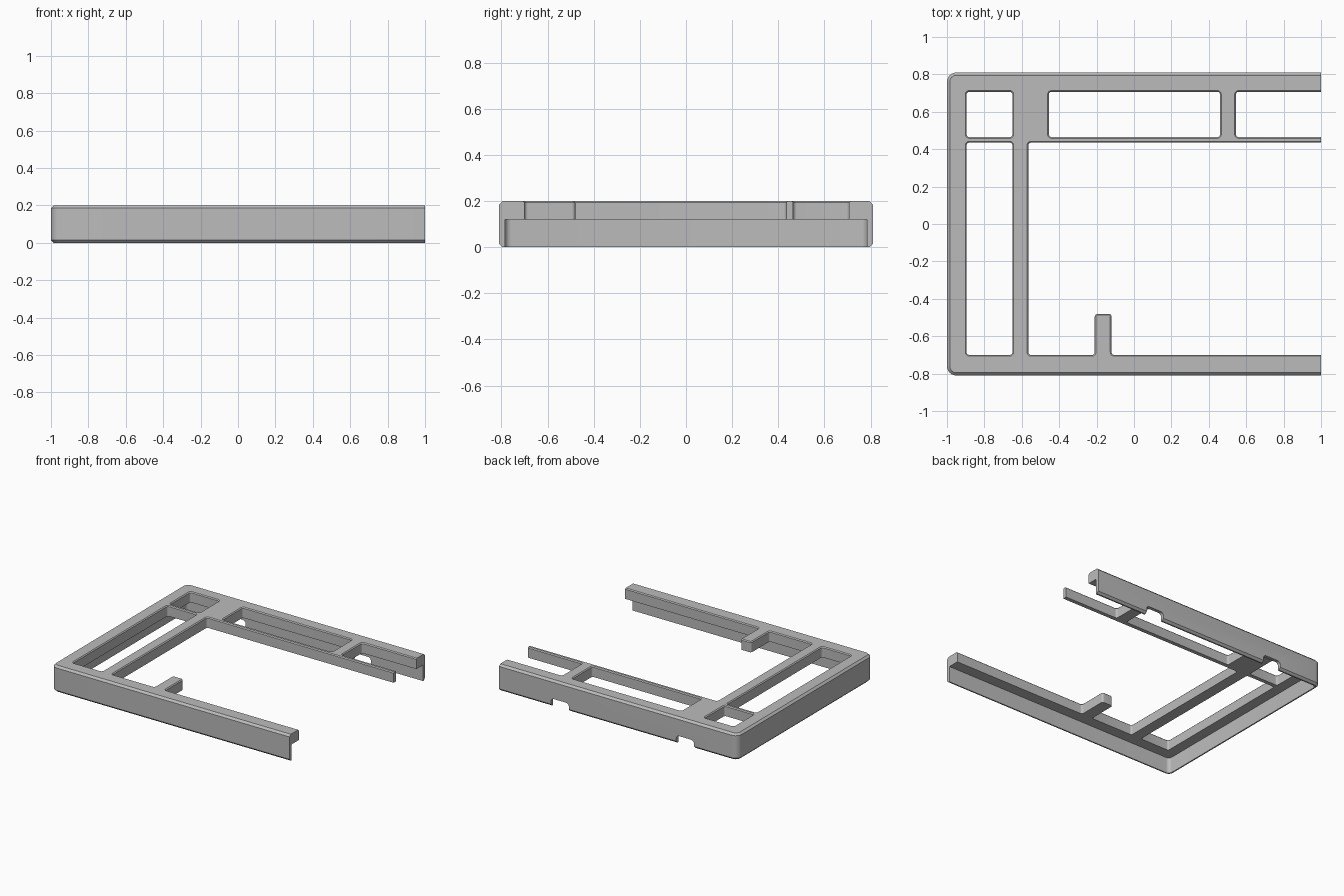
import bpy, bmesh
from math import radians
from mathutils import Vector

if "Cube" in bpy.data.objects:
    bpy.data.objects.remove(bpy.data.objects["Cube"], do_unlink=True)

GREY = bpy.data.materials.new("matte grey")
GREY.use_nodes = True
GREY.diffuse_color = (0.5, 0.5, 0.5, 1)
GREY.node_tree.nodes["Principled BSDF"].inputs["Base Color"].default_value = (0.5, 0.5, 0.5, 1)

TOP, SHELF, HALF_Y, OPEN = 0.2, 0.12, 0.81, 1.2


def rounded(points, radius, grow=0.0, steps=6):
    """Offset a counter-clockwise polygon by grow and round its corners."""
    pts = [Vector(p) for p in points]
    ring = []
    for i, p in enumerate(pts):
        a = (p - pts[i - 1]).normalized()
        b = (pts[(i + 1) % len(pts)] - p).normalized()
        turn = 1 if a.cross(b) > 0 else -1
        corner = p + Vector((a.y + b.y, -a.x - b.x)) * grow
        r = max(radius + turn * grow, 0.002)
        centre = corner - a * r + b * r
        for k in range(steps + 1):
            t = k / steps * radians(90)
            from math import sin, cos
            ring.append(centre + a * r * sin(t) - b * r * cos(t))
    return ring


def loft(bm, points, radius, levels, max_x=9.0):
    """Stack offset copies of an outline at (height, grow) levels."""
    rings = []
    for z, grow in levels:
        rings.append([bm.verts.new((min(p.x, max_x), p.y, z))
                      for p in rounded(points, radius, grow)])
    n = len(rings[0])
    for low, high in zip(rings, rings[1:]):
        for i in range(n):
            j = (i + 1) % n
            bm.faces.new((low[i], low[j], high[j], high[i]))
    bm.faces.new(rings[0][::-1])
    bm.faces.new(rings[-1])


def rect(x0, x1, y0, y1):
    return [(x0, y0), (x1, y0), (x1, y1), (x0, y1)]


def finish(name, bm):
    bmesh.ops.remove_doubles(bm, verts=bm.verts, dist=1e-5)
    bmesh.ops.recalc_face_normals(bm, faces=bm.faces)
    mesh = bpy.data.meshes.new(name)
    bm.to_mesh(mesh)
    bm.free()
    mesh.materials.append(GREY)
    obj = bpy.data.objects.new(name, mesh)
    bpy.context.collection.objects.link(obj)
    return obj


def carve(body, cutter):
    cutter.hide_render = True
    mod = body.modifiers.new(cutter.name, "BOOLEAN")
    mod.operation, mod.solver, mod.object = "DIFFERENCE", "EXACT", cutter
    bpy.context.view_layer.objects.active = body
    bpy.ops.object.modifier_apply(modifier=mod.name)
    bpy.data.objects.remove(cutter, do_unlink=True)


# Outer shell with chamfered rims, cut flat at the open end
bm = bmesh.new()
c = 0.015
loft(bm, rect(-1, OPEN, -HALF_Y, HALF_Y), 0.05,
     [(0, -c), (c, 0), (TOP - c, 0), (TOP, -c)], max_x=1.0)
frame = finish("frame", bm)

# Hollow underside, leaving a thin skirt wall
bm = bmesh.new()
loft(bm, rect(-0.975, OPEN, -0.785, 0.785), 0.028, [(-0.1, 0), (SHELF, 0)])
carve(frame, finish("underside_cutter", bm))

# Openings through the top plate, with a fine chamfer; the large one keeps a tab
main_opening = [(-0.565, -0.70), (-0.21, -0.70), (-0.21, -0.48), (-0.12, -0.48),
                (-0.12, -0.70), (OPEN, -0.70), (OPEN, 0.435), (-0.565, 0.435)]
openings = [rect(-0.895, -0.65, 0.465, 0.707),
            rect(-0.455, 0.46, 0.465, 0.707),
            rect(0.545, OPEN, 0.465, 0.707),
            rect(-0.895, -0.65, -0.70, 0.435),
            main_opening]
bm = bmesh.new()
e = 0.007
for outline in openings:
    loft(bm, outline, 0.015, [(0.05, 0), (TOP - e, 0), (TOP, e), (0.3, e)])
carve(frame, finish("opening_cutter", bm))

# Rounded notches in the lower edge of the back wall
bm = bmesh.new()
for x in (0.49, -0.56):
    start = len(bm.verts)
    loft(bm, rect(x - 0.075, x + 0.075, -0.1, 0.06), 0.025, [(0.75, 0), (0.9, 0)])
for v in bm.verts:
    v.co.y, v.co.z = v.co.z, v.co.y
carve(frame, finish("notch_cutter", bm))

# Smooth the rounded corners, keep the chamfers crisp
bpy.ops.object.select_all(action="DESELECT")
frame.select_set(True)
bpy.context.view_layer.objects.active = frame
bpy.ops.object.shade_smooth_by_angle(angle=radians(30))
